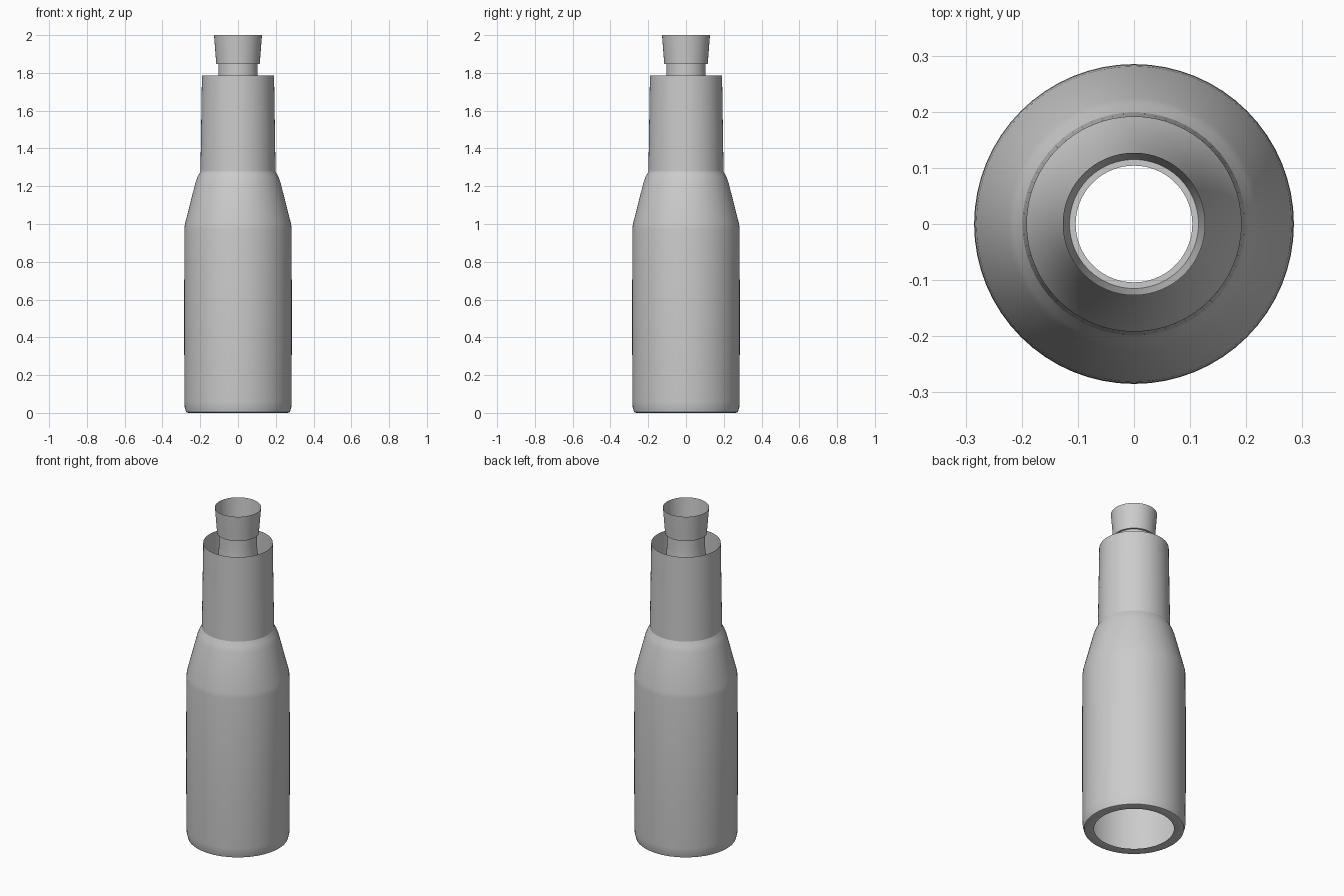
import bpy, bmesh, math

if "Cube" in bpy.data.objects:
    bpy.data.objects.remove(bpy.data.objects["Cube"])

SEGMENTS = 64


def lathe(name, profile):
    """Spin an (r, z) profile about the z axis as an open shell."""
    bm = bmesh.new()
    rings = []
    for r, z in profile:
        rings.append([bm.verts.new((r * math.cos(2 * math.pi * i / SEGMENTS),
                                    r * math.sin(2 * math.pi * i / SEGMENTS), z))
                      for i in range(SEGMENTS)])
    for a, b in zip(rings, rings[1:]):
        for i in range(SEGMENTS):
            j = (i + 1) % SEGMENTS
            bm.faces.new((a[i], a[j], b[j], b[i]))
    mesh = bpy.data.meshes.new(name)
    bm.to_mesh(mesh)
    bm.free()
    obj = bpy.data.objects.new(name, mesh)
    bpy.context.collection.objects.link(obj)
    bpy.ops.object.select_all(action='DESELECT')
    obj.select_set(True)
    bpy.context.view_layer.objects.active = obj
    bpy.ops.object.shade_smooth_by_angle(angle=math.radians(40))
    return obj


# Bottle: base ring, body, shoulder and the neck rising through the sleeve
lathe("bottle", [(0.22, 0.005), (0.262, 0.0), (0.275, 0.004), (0.282, 0.03), (0.284, 0.06),
                 (0.285, 0.5), (0.284, 0.97), (0.281, 1.0), (0.225, 1.22),
                 (0.214, 1.25), (0.197, 1.28), (0.165, 1.37), (0.14, 1.48),
                 (0.12, 1.62), (0.107, 1.73), (0.104, 1.78), (0.104, 1.85)])

# Open neck sleeve, slightly tapered
lathe("neck_sleeve", [(0.199, 1.265), (0.191, 1.785)])

# Open flared lip on top of the neck
lathe("lip", [(0.104, 1.847), (0.115, 1.847), (0.127, 2.0)])
